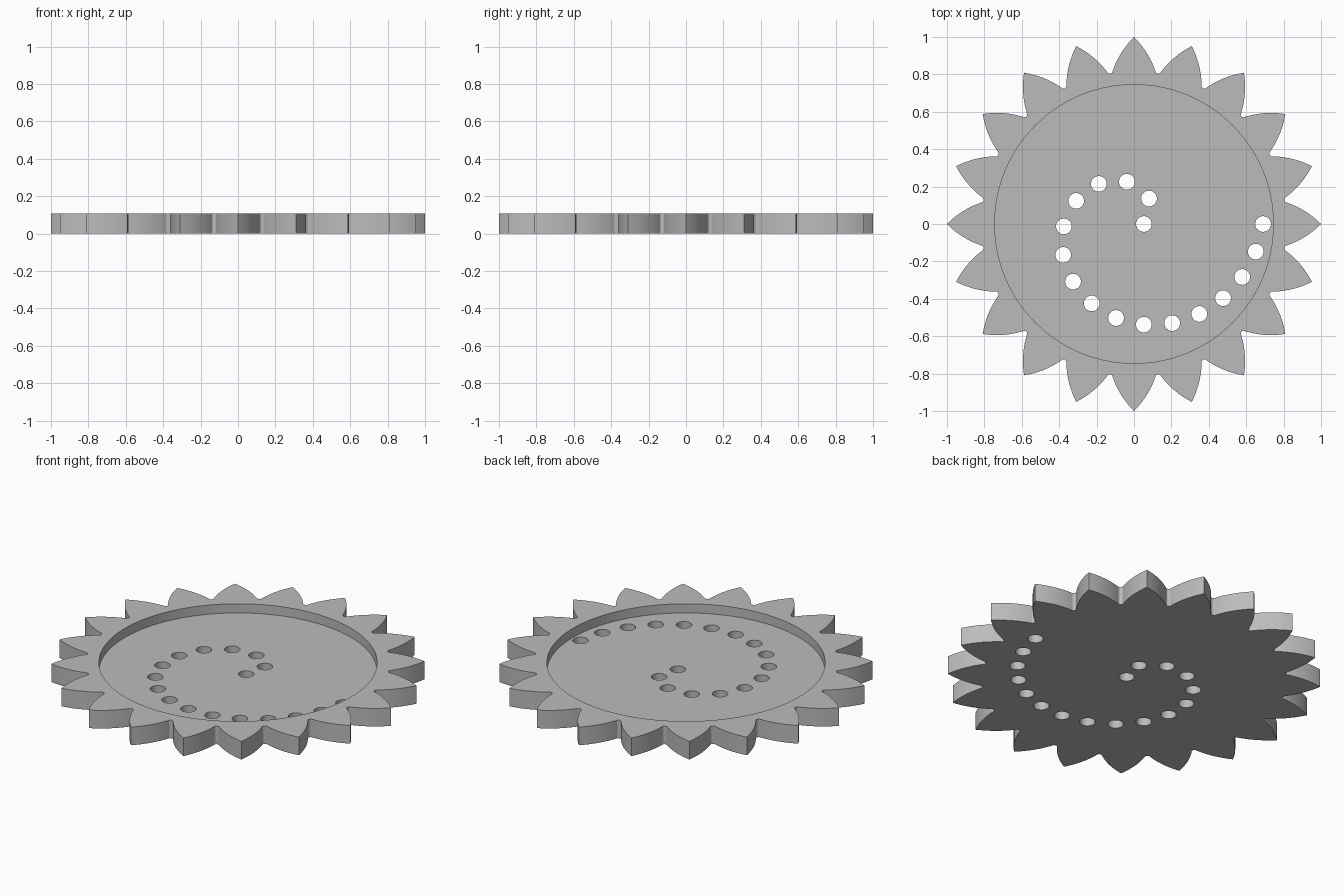
import bpy, bmesh
from math import sin, cos, pi, radians, hypot
from mathutils import Vector, Matrix

TEETH = 20
THICK = 0.107
FLOOR = 0.053
RECESS_R = 0.745
HOLE_R = 0.042
HOLES = 17

cube = bpy.data.objects.get("Cube")
if cube:
    bpy.data.objects.remove(cube, do_unlink=True)

grey = bpy.data.materials.new("plain grey")
grey.use_nodes = True
colour = (0.5, 0.5, 0.5, 1)
grey.diffuse_color = colour
grey.node_tree.nodes["Principled BSDF"].inputs["Base Color"].default_value = colour


def add_object(name, bm):
    bmesh.ops.recalc_face_normals(bm, faces=bm.faces)
    mesh = bpy.data.meshes.new(name)
    bm.to_mesh(mesh)
    bm.free()
    mesh.materials.append(grey)
    obj = bpy.data.objects.new(name, mesh)
    bpy.context.collection.objects.link(obj)
    return obj


def add_cylinder(bm, x, y, radius, bottom, top, sides):
    bmesh.ops.create_cone(
        bm, cap_ends=True, segments=sides, radius1=radius, radius2=radius,
        depth=top - bottom, matrix=Matrix.Translation((x, y, (bottom + top) / 2)))


def polar(r, degrees):
    return Vector((r * cos(radians(degrees)), r * sin(radians(degrees))))


def half_tooth():
    """One bulging flank from the tip to the middle of the rounded valley."""
    tip = Vector((1, 0))
    base = polar(0.825, 8.0)
    bulge = (tip + base) / 2 + Vector((0.013, 0.021))
    flank = []
    for i in range(11):
        t = i / 10
        flank.append(tip * (1 - t) ** 2 + bulge * 2 * t * (1 - t) + base * t * t)
    return flank + [polar(0.819, 8.2), polar(0.815, 8.55), polar(0.814, 9)]


# Toothed plate
flank = half_tooth()
mirrored = [Vector((p.x, -p.y)) for p in reversed(flank[1:-1])]
bm = bmesh.new()
outline = []
for k in range(TEETH):
    turn = Matrix.Rotation(2 * pi * k / TEETH, 2)
    for p in mirrored + flank:
        q = turn @ p
        outline.append(bm.verts.new((q.x, q.y, 0)))
cap = bm.faces.new(outline)
extruded = bmesh.ops.extrude_face_region(bm, geom=[cap], use_keep_orig=True)
top_verts = [v for v in extruded["geom"] if isinstance(v, bmesh.types.BMVert)]
bmesh.ops.translate(bm, verts=top_verts, vec=(0, 0, THICK))
gear = add_object("toothed_plate", bm)

# Round recess in the upper face
bm = bmesh.new()
add_cylinder(bm, 0, 0, RECESS_R, FLOOR, THICK + 0.1, 128)
recess = add_object("recess_cutter", bm)

# Holes evenly spaced along one turn of a widening spiral
STEPS = 2000
path = []
for i in range(STEPS + 1):
    t = i / STEPS
    r = 0.053 + 0.637 * t
    path.append((r * cos(2 * pi * t), r * sin(2 * pi * t)))
lengths = [0]
for a, b in zip(path, path[1:]):
    lengths.append(lengths[-1] + hypot(b[0] - a[0], b[1] - a[1]))
bm = bmesh.new()
for k in range(HOLES):
    goal = lengths[-1] * k / (HOLES - 1)
    x, y = path[min(range(STEPS + 1), key=lambda i: abs(lengths[i] - goal))]
    add_cylinder(bm, x, y, HOLE_R, -0.1, THICK + 0.1, 32)
holes = add_object("hole_cutter", bm)

# Cut the plate, then drop the cutters
bpy.ops.object.select_all(action="DESELECT")
gear.select_set(True)
bpy.context.view_layer.objects.active = gear
for cutter in (recess, holes):
    cutter.hide_render = True
    mod = gear.modifiers.new("cut", "BOOLEAN")
    mod.operation = "DIFFERENCE"
    mod.solver = "EXACT"
    mod.object = cutter
    bpy.ops.object.modifier_apply(modifier=mod.name)
    bpy.data.objects.remove(cutter, do_unlink=True)

bpy.ops.object.shade_smooth_by_angle(angle=radians(25))
